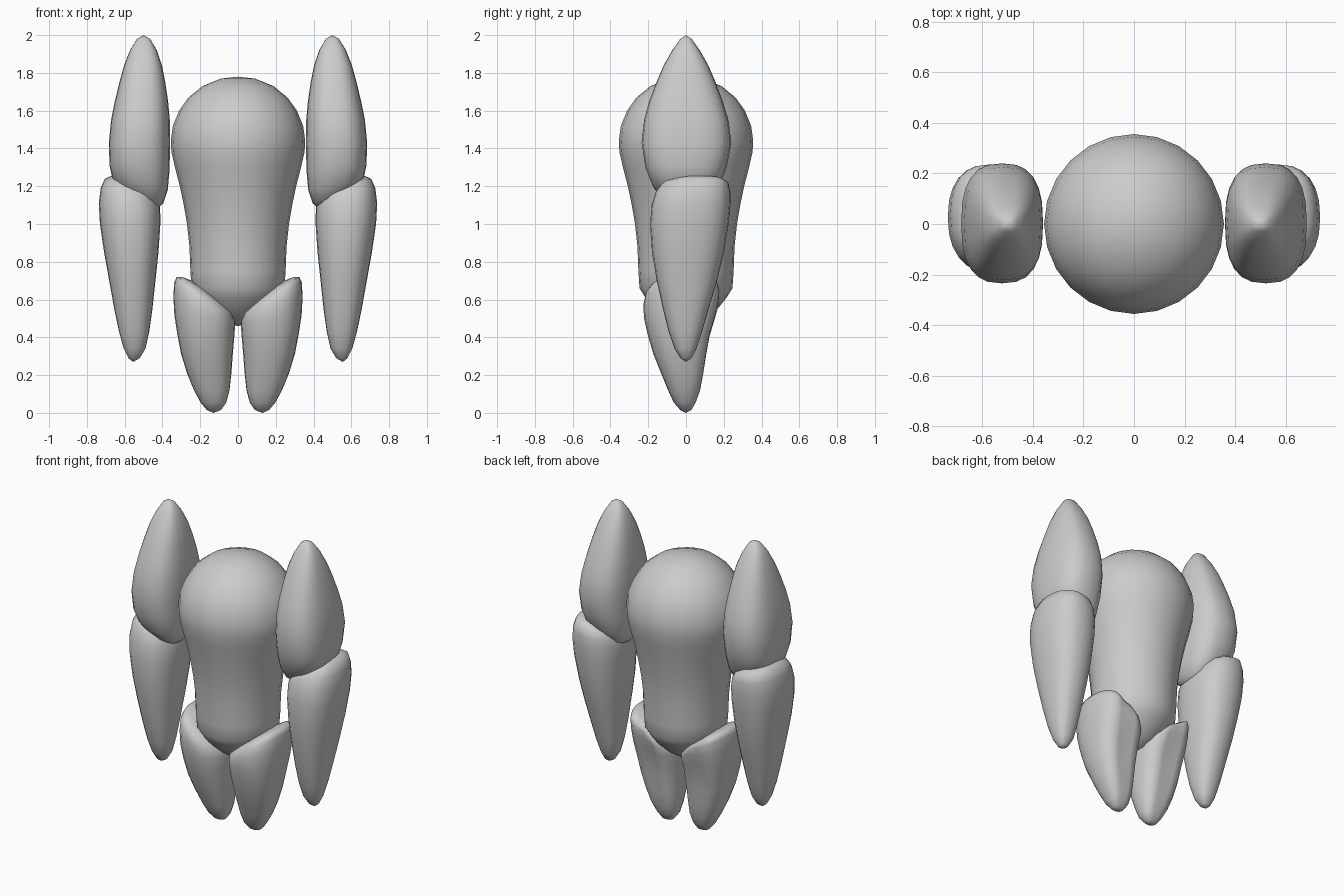
import bpy, bmesh, math

SIDES = 24
gray = bpy.data.materials.new("plain gray")
gray.diffuse_color = (0.6, 0.6, 0.6, 1)


def loft(name, sections, bottom, top, power=2.0, mirror=False, groove=0.0):
    """Skin rings (z, x0, x1, y0, y1, tilt) and close them with tip points."""
    bm = bmesh.new()
    rings = []
    for z, x0, x1, y0, y1, tilt in sections:
        ring = []
        for i in range(SIDES):
            a = 2 * math.pi * i / SIDES
            c, s = math.cos(a), math.sin(a)
            u = math.copysign(abs(c) ** (2 / power), c)
            v = math.copysign(abs(s) ** (2 / power), s)
            x = (x0 + x1) / 2 + u * (x1 - x0) / 2
            y = (y0 + y1) / 2 + v * (y1 - y0) / 2
            if v > 0:  # shallow hollow down the back
                y -= groove * math.exp(-(u / 0.4) ** 2) * min(1, z / 0.4)
            ring.append(bm.verts.new((x, y, z + tilt * u)))
        rings.append(ring)
    low, high = bm.verts.new(bottom), bm.verts.new(top)
    for i in range(SIDES):
        j = (i + 1) % SIDES
        bm.faces.new((low, rings[0][j], rings[0][i]))
        bm.faces.new((rings[-1][i], rings[-1][j], high))
        for a, b in zip(rings, rings[1:]):
            bm.faces.new((a[i], a[j], b[j], b[i]))
    bmesh.ops.recalc_face_normals(bm, faces=bm.faces)
    mesh = bpy.data.meshes.new(name)
    bm.to_mesh(mesh)
    bm.free()
    mesh.shade_smooth()
    mesh.materials.append(gray)
    obj = bpy.data.objects.new(name, mesh)
    bpy.context.collection.objects.link(obj)
    if mirror:
        obj.modifiers.new("other side", 'MIRROR')
    return obj


# Torso: round, broad at the chest and tapered at the hips
profile = [(.47, .06), (.51, .12), (.56, .175), (.61, .215), (.66, .246),
           (.75, .252), (.88, .257), (1.0, .27), (1.1, .287), (1.2, .308),
           (1.3, .334), (1.38, .352), (1.44, .356), (1.52, .345),
           (1.6, .312), (1.67, .262), (1.73, .188), (1.77, .09)]
loft("torso", [(z, -r, r, -r, r, 0) for z, r in profile],
     (0, 0, .46), (0, 0, 1.78))

# Upper arms: flattened pods pointing up
loft("upper_arms", [
    (1.11, .43, .59, -.08, .08, .03),
    (1.15, .395, .63, -.135, .135, .04),
    (1.21, .372, .665, -.18, .18, .03),
    (1.3, .362, .68, -.215, .215, .01),
    (1.43, .36, .684, -.235, .24, 0),
    (1.55, .361, .672, -.222, .225, 0),
    (1.65, .37, .652, -.195, .195, 0),
    (1.75, .385, .628, -.157, .157, 0),
    (1.84, .403, .603, -.118, .118, 0),
    (1.92, .43, .572, -.073, .073, 0),
    (1.98, .465, .535, -.03, .03, 0),
], (.5, 0, 1.09), (.5, 0, 2.0), 2.6, True)

# Forearms: long pods pointing down, fuller towards the back
loft("forearms", [
    (.29, .52, .58, -.03, .03, 0),
    (.34, .49, .605, -.06, .055, 0),
    (.43, .47, .63, -.092, .085, 0),
    (.55, .453, .655, -.122, .12, 0),
    (.7, .437, .682, -.155, .165, 0),
    (.85, .421, .709, -.18, .2, 0),
    (1.0, .411, .731, -.19, .225, 0),
    (1.1, .412, .737, -.182, .235, .01),
    (1.17, .425, .727, -.16, .235, .02),
    (1.215, .45, .705, -.125, .225, .025),
    (1.24, .5, .67, -.06, .19, .015),
], (.555, 0, .27), (.59, .08, 1.25), 2.35, True)

# Thighs: short pods, higher on the outer side where they meet the hips
loft("thighs", [
    (.015, .09, .165, -.03, .03, 0),
    (.055, .062, .198, -.065, .055, 0),
    (.12, .045, .233, -.095, .082, 0),
    (.21, .035, .27, -.132, .103, 0),
    (.31, .028, .302, -.172, .123, .005),
    (.41, .02, .322, -.202, .145, .01),
    (.5, .014, .337, -.222, .172, .02),
    (.57, .02, .342, -.226, .19, .045),
    (.62, .045, .338, -.215, .198, .07),
    (.655, .09, .325, -.19, .19, .065),
    (.68, .15, .295, -.13, .14, .04),
], (.13, 0, 0), (.22, 0, .69), 2.4, True, 0.03)
